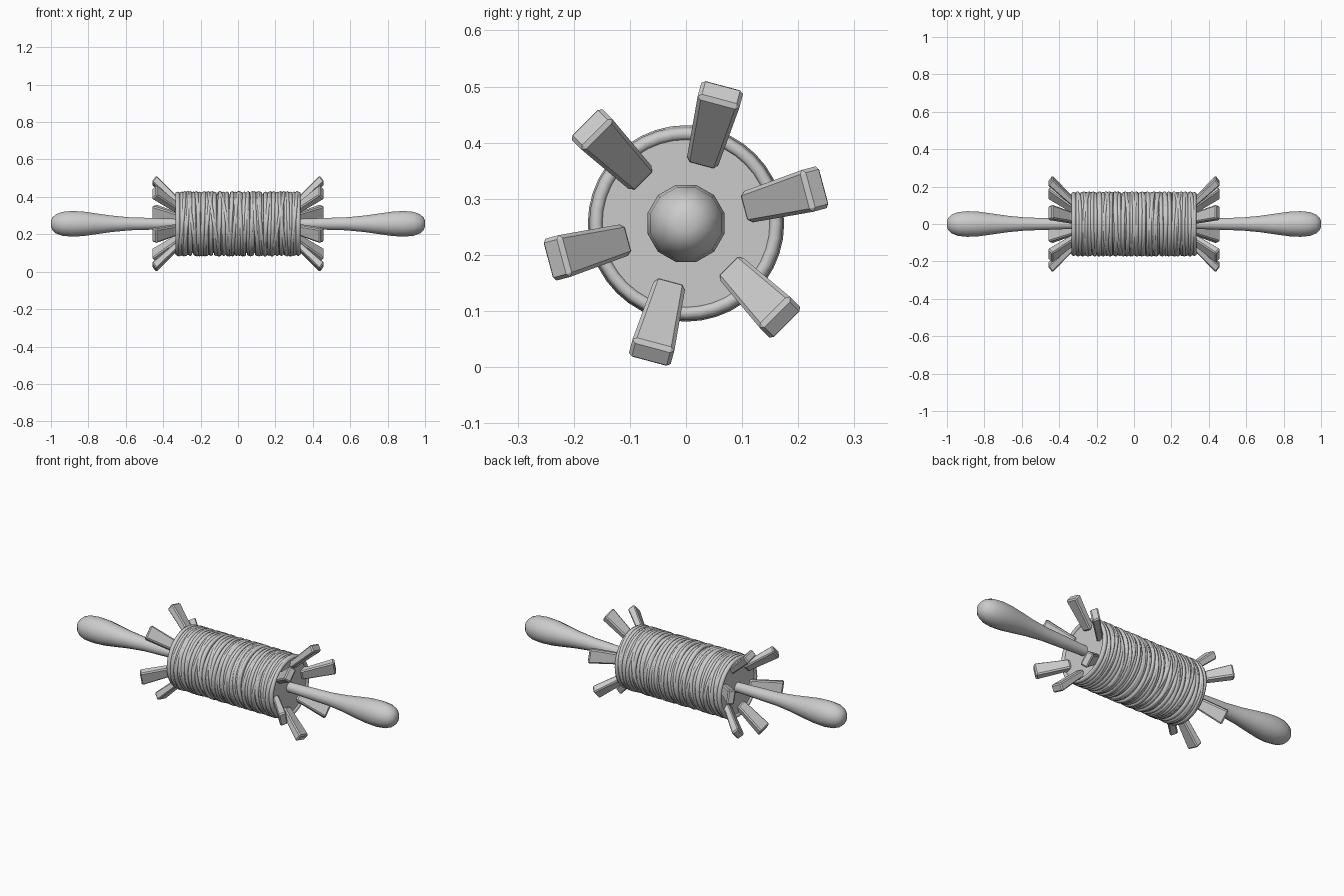
import bpy, bmesh, random
from math import sin, cos, pi, radians
from mathutils import Matrix, Vector

if "Cube" in bpy.data.objects:
    bpy.data.objects.remove(bpy.data.objects["Cube"])

random.seed(4)
CZ = 0.256  # height of the long axis


def add_object(name, bm, angle=None):
    bmesh.ops.recalc_face_normals(bm, faces=bm.faces)
    me = bpy.data.meshes.new(name)
    bm.to_mesh(me)
    bm.free()
    ob = bpy.data.objects.new(name, me)
    bpy.context.collection.objects.link(ob)
    if angle:
        bpy.ops.object.select_all(action='DESELECT')
        bpy.context.view_layer.objects.active = ob
        ob.select_set(True)
        bpy.ops.object.shade_smooth_by_angle(angle=radians(angle))
    return ob


def lathe(name, profile, sides, angle):
    """Revolve (x, radius) points about the long axis, with capped ends."""
    bm = bmesh.new()
    rings = []
    for x, r in profile:
        rings.append([bm.verts.new((x, r * cos((i + .5) * 2 * pi / sides),
                                    CZ + r * sin((i + .5) * 2 * pi / sides)))
                      for i in range(sides)])
    for a, b in zip(rings, rings[1:]):
        for i in range(sides):
            j = (i + 1) % sides
            bm.faces.new((a[i], a[j], b[j], b[i]))
    bm.faces.new(rings[0])
    bm.faces.new(rings[-1])
    return add_object(name, bm, angle)


# Central drum under the rope
lathe("drum", [(-.325, .158), (.325, .158)], 24, 30)

# Club-shaped handles
grip = [(.30, .027), (.38, .029), (.48, .033), (.58, .036), (.68, .046), (.76, .058),
        (.83, .068), (.89, .071), (.94, .066), (.975, .052), (.993, .034), (1.0, .016)]
for side, s in (("right", 1), ("left", -1)):
    lathe(side + "_handle", [(s * x, r) for x, r in grip], 12, 60)

# Flared slats: six at each end, side outline in (x, radius) with half widths
outline = [(.28, .105, .027), (.335, .108, .029), (.461, .224, .039),
           (.437, .259, .039), (.335, .155, .029), (.28, .15, .027)]
for side, s in (("right", 1), ("left", -1)):
    for k in range(6):
        bm = bmesh.new()
        a = [bm.verts.new((s * x, -w, r)) for x, r, w in outline]
        b = [bm.verts.new((s * x, w, r)) for x, r, w in outline]
        n = len(outline)
        for i in range(n):
            j = (i + 1) % n
            bm.faces.new((a[i], a[j], b[j], b[i]))
        # split each side into root and flare quads
        for v in (a, b):
            bm.faces.new((v[0], v[1], v[4], v[5]))
            bm.faces.new((v[1], v[2], v[3], v[4]))
        turn = Matrix.Rotation(radians(15 + 60 * k) - pi / 2, 4, 'X')
        bm.transform(Matrix.Translation((0, 0, CZ)) @ turn)
        ob = add_object(f"{side}_slat_{k + 1}", bm)
        bev = ob.modifiers.new("soft_edges", 'BEVEL')
        bev.width = .007
        bev.segments = 1
        bev.limit_method = 'ANGLE'
        bev.angle_limit = radians(40)


def rope_ring(bm, x0, radius, thick, tilt, phase, seg=40, sides=6):
    """One rope turn; tilt shifts it sideways along the drum."""
    rings = []
    for i in range(seg):
        t = 2 * pi * i / seg
        out = Vector((0, cos(t), sin(t)))
        c = Vector((x0 + tilt * cos(t - phase), 0, CZ)) + out * radius
        rings.append([bm.verts.new(c + thick * (out * cos(2 * pi * j / sides)
                                                + Vector((sin(2 * pi * j / sides), 0, 0))))
                      for j in range(sides)])
    for i in range(seg):
        p, q = rings[i], rings[(i + 1) % seg]
        for j in range(sides):
            k = (j + 1) % sides
            bm.faces.new((p[j], p[k], q[k], q[j]))


# Wound rope: tidy under layer, then crossing turns on top
bm = bmesh.new()
count = 30
for i in range(count):
    x = -.322 + .644 * i / (count - 1)
    tilt = random.uniform(0, .006) if 1 < i < count - 2 else 0
    rope_ring(bm, x, .160, .0125, tilt, random.uniform(0, 2 * pi))
for i in range(22):
    x = -.30 + .60 * i / 21
    tilt = min(random.uniform(.004, .032), .322 - abs(x))
    phase = random.choice((pi / 2, -pi / 2)) + random.uniform(-.5, .5)
    rope_ring(bm, x, .1645, .0105, tilt, phase)
add_object("rope", bm, 80)
